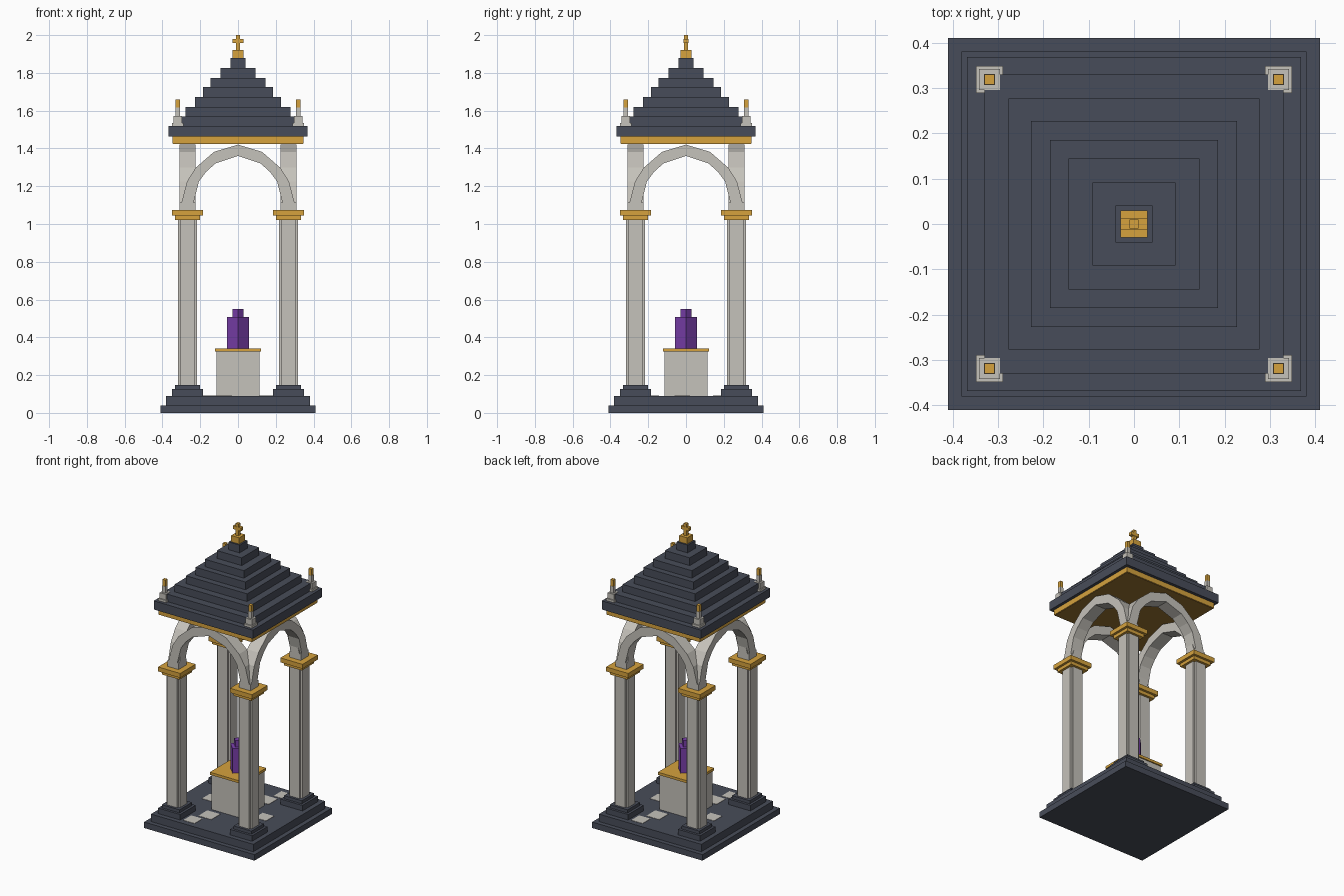
import bpy, bmesh, math
from mathutils import Matrix, Vector

cube = bpy.data.objects.get("Cube")
if cube:
    bpy.data.objects.remove(cube, do_unlink=True)


def material(name, rgb):
    m = bpy.data.materials.new(name)
    m.use_nodes = True
    m.diffuse_color = (*rgb, 1)
    m.node_tree.nodes["Principled BSDF"].inputs["Base Color"].default_value = (*rgb, 1)
    return m


SLATE = material("dark slate", (0.064, 0.073, 0.10))
STONE = material("pale stone", (0.56, 0.54, 0.495))
GOLD = material("gold", (0.67, 0.365, 0.048))
BRONZE = material("dark bronze", (0.32, 0.17, 0.03))
PURPLE = material("purple", (0.21, 0.054, 0.44))


def finish(bm, name, mat):
    bmesh.ops.recalc_face_normals(bm, faces=bm.faces)
    mesh = bpy.data.meshes.new(name)
    bm.to_mesh(mesh)
    bm.free()
    mesh.materials.append(mat)
    obj = bpy.data.objects.new(name, mesh)
    bpy.context.collection.objects.link(obj)
    return obj


def blocks(name, mat, parts, at=(0, 0), turn=0):
    """One object of stacked blocks: (half x, half y, bottom, top)."""
    bm = bmesh.new()
    for hx, hy, z0, z1 in parts:
        place = (Matrix.Translation((at[0], at[1], (z0 + z1) / 2))
                 @ Matrix.Rotation(turn, 4, 'Z')
                 @ Matrix.Diagonal((2 * hx, 2 * hy, z1 - z0, 1)))
        bmesh.ops.create_cube(bm, size=1, matrix=place)
    return finish(bm, name, mat)


def square(half, z0, z1):
    return (half, half, z0, z1)


# Stepped floor
blocks("base_steps", SLATE, [square(0.41, 0, 0.04), square(0.38, 0.04, 0.09)])

# Worn pale floor inlays, repeated on opposite sides of the altar
for side in (-1, 1):
    for x, y, half in ((0.125, 0.30, 0.042), (0.08, 0.19, 0.048), (0.21, -0.02, 0.042)):
        blocks("floor_inlay", STONE, [square(half, 0.088, 0.092)], (side * x, side * y))

# Corner columns and roof pinnacles
C = 0.267
P = 0.319
for sx in (-1, 1):
    for sy in (-1, 1):
        at = (sx * C, sy * C)
        blocks("column_foot", SLATE, [square(0.082, 0.09, 0.127), square(0.066, 0.127, 0.148)], at)
        blocks("column_shaft", STONE, [(0.05, 0.037, 0.148, 1.022), (0.037, 0.05, 0.148, 1.022)], at)
        blocks("column_capital", GOLD, [square(0.066, 1.022, 1.044), square(0.082, 1.044, 1.074)], at)
        blocks("arch_springer", STONE, [square(0.042, 1.074, 1.115)], at)
        top = (sx * P, sy * P)
        blocks("pinnacle", STONE, [square(0.03, 1.52, 1.535), square(0.023, 1.535, 1.572),
                                   square(0.012, 1.572, 1.617)], top)
        blocks("pinnacle_tip", GOLD, [square(0.011, 1.617, 1.66)], top)

# Faceted arches: half profiles from springing to crown
OUTER = [(0.300, 1.11), (0.270, 1.225), (0.224, 1.298), (0.127, 1.382), (0, 1.42)]
INNER = [(0.236, 1.11), (0.207, 1.225), (0.170, 1.275), (0.120, 1.32), (0, 1.36)]


def both_sides(half):
    return half + [(-x, z) for x, z in half[-2::-1]]


def arch(turn):
    bm = bmesh.new()
    rings = []
    for o, i in zip(both_sides(OUTER), both_sides(INNER)):
        rings.append([bm.verts.new((x, y, z)) for (x, z), y in
                      ((o, -C - 0.042), (o, -C + 0.042), (i, -C + 0.042), (i, -C - 0.042))])
    for a, b in zip(rings, rings[1:]):
        for k in range(4):
            n = (k + 1) % 4
            bm.faces.new((a[k], a[n], b[n], b[k]))
    bm.faces.new(rings[0])
    bm.faces.new(rings[-1])
    bm.transform(Matrix.Rotation(turn, 4, 'Z'))
    finish(bm, "arch", STONE)


for i in range(4):
    arch(i * math.pi / 2)

# Stepped roof over a gold cornice with a dark ceiling
blocks("cornice", GOLD, [square(0.348, 1.427, 1.462)])
blocks("ceiling", BRONZE, [square(0.345, 1.424, 1.428)])
halves = [0.368, 0.33, 0.277, 0.227, 0.185, 0.145, 0.092, 0.041]
levels = [1.462, 1.52, 1.57, 1.62, 1.672, 1.724, 1.774, 1.826, 1.878]
blocks("roof_steps", SLATE, [square(h, z0, z1) for h, z0, z1 in zip(halves, levels, levels[1:])])

# Finial with cross
blocks("finial_block", GOLD, [square(0.03, 1.878, 1.92)])
blocks("finial_cross", GOLD, [square(0.01, 1.92, 2.0), (0.03, 0.012, 1.957, 1.979)])

# Altar with a diamond-set purple shrine
blocks("altar", STONE, [square(0.115, 0.09, 0.325)])
blocks("altar_top", GOLD, [square(0.123, 0.325, 0.342)])
blocks("shrine", PURPLE, [square(0.0403, 0.342, 0.507), square(0.02, 0.507, 0.55)], turn=math.pi / 4)
